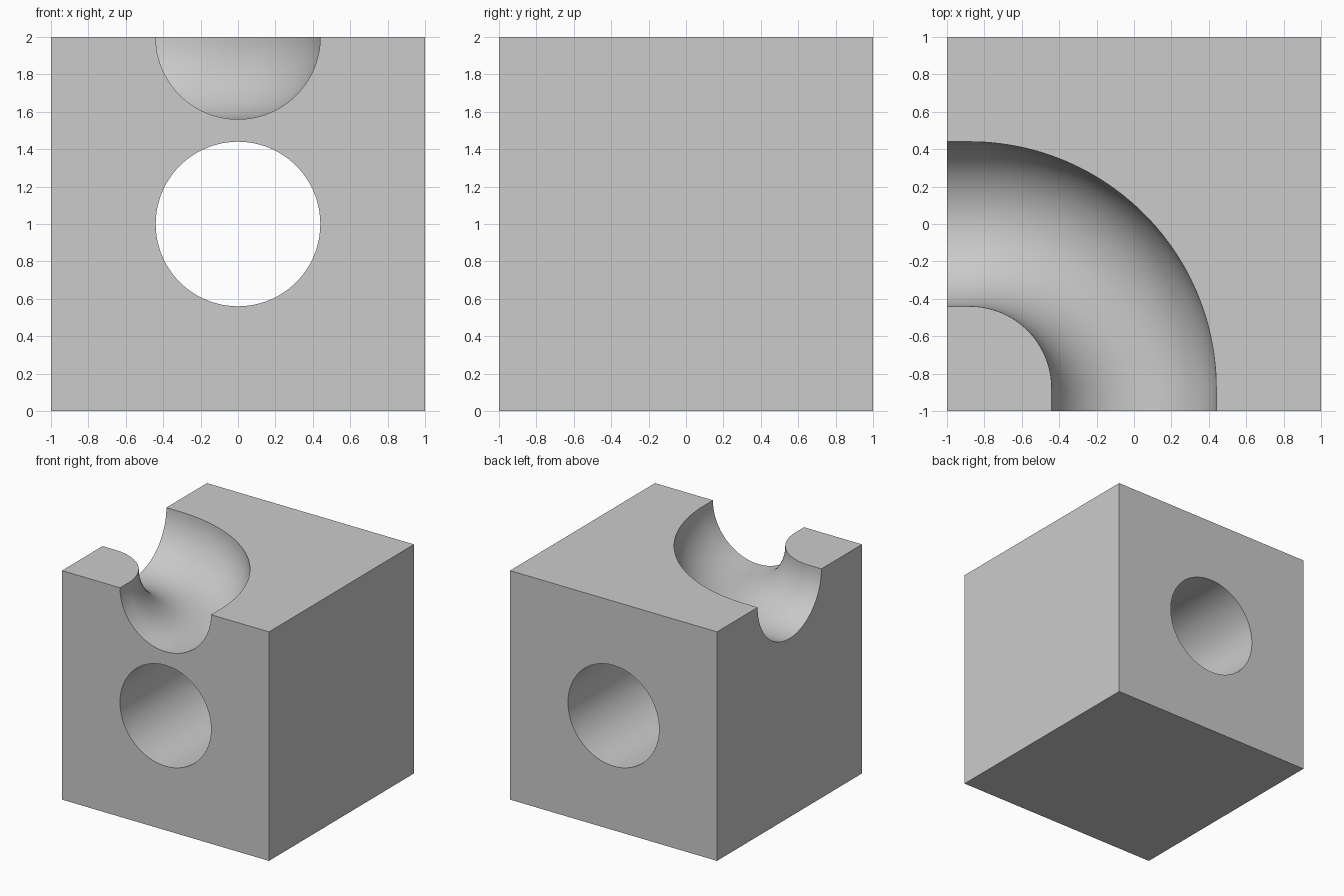
import bpy
import bmesh
from math import pi
from mathutils import Matrix, Vector

HOLE_RADIUS = 0.44
BEND_RADIUS = 0.88
OVERHANG = 0.2

default_cube = bpy.data.objects.get("Cube")
if default_cube:
    bpy.data.objects.remove(default_cube, do_unlink=True)

grey = bpy.data.materials.new("light grey")
grey.use_nodes = True
colour = (0.6, 0.6, 0.6, 1)
grey.diffuse_color = colour
grey.node_tree.nodes["Principled BSDF"].inputs["Base Color"].default_value = colour


def make_object(name, bm):
    bmesh.ops.recalc_face_normals(bm, faces=bm.faces)
    mesh = bpy.data.meshes.new(name)
    bm.to_mesh(mesh)
    bm.free()
    mesh.materials.append(grey)
    obj = bpy.data.objects.new(name, mesh)
    bpy.context.collection.objects.link(obj)
    return obj


def start_disc(bm, centre):
    """Round section facing along y."""
    matrix = Matrix.Translation(centre) @ Matrix.Rotation(pi / 2, 4, "X")
    bmesh.ops.create_circle(bm, cap_ends=True, segments=96,
                            radius=HOLE_RADIUS, matrix=matrix)
    return list(bm.faces)


def push(bm, faces, offset):
    """Extrude the end section and return the new end."""
    result = bmesh.ops.extrude_face_region(bm, geom=faces, use_keep_orig=True)
    verts = [g for g in result["geom"] if isinstance(g, bmesh.types.BMVert)]
    bmesh.ops.translate(bm, verts=verts, vec=offset)
    return [g for g in result["geom"] if isinstance(g, bmesh.types.BMFace)]


# Solid block
bm = bmesh.new()
bmesh.ops.create_cube(bm, size=2, matrix=Matrix.Translation((0, 0, 1)))
block = make_object("block", bm)

# Straight bore from front to back
bm = bmesh.new()
push(bm, start_disc(bm, (0, -1 - OVERHANG, 1)), Vector((0, 2 + 2 * OVERHANG, 0)))
bore = make_object("bore_cutter", bm)

# Curved channel: short straight, quarter bend, short straight
bm = bmesh.new()
run = 1 - BEND_RADIUS + OVERHANG
end = push(bm, start_disc(bm, (0, -1 - OVERHANG, 2)), Vector((0, run, 0)))
bend = bmesh.ops.spin(bm, geom=end, cent=(-BEND_RADIUS, -BEND_RADIUS, 2),
                      axis=(0, 0, 1), angle=pi / 2, steps=48)
end = [g for g in bend["geom_last"] if isinstance(g, bmesh.types.BMFace)]
push(bm, end, Vector((-run, 0, 0)))
# Remove the inner section discs, keeping only the two end caps
limit = 1 + OVERHANG - 0.01
inner = [f for f in bm.faces if len(f.verts) > 4
         and min(f.calc_center_median().xy) > -limit]
bmesh.ops.delete(bm, geom=inner, context="FACES_ONLY")
bmesh.ops.remove_doubles(bm, verts=bm.verts, dist=0.0001)
channel = make_object("channel_cutter", bm)

# Cut both passages from the block
bpy.ops.object.select_all(action="DESELECT")
bpy.context.view_layer.objects.active = block
block.select_set(True)
for cutter in (bore, channel):
    cutter.hide_render = True
    cut = block.modifiers.new(cutter.name, "BOOLEAN")
    cut.operation = "DIFFERENCE"
    cut.solver = "EXACT"
    cut.object = cutter
    bpy.ops.object.modifier_apply(modifier=cut.name)
    bpy.data.objects.remove(cutter, do_unlink=True)

bpy.ops.object.shade_smooth_by_angle(angle=pi / 6)
